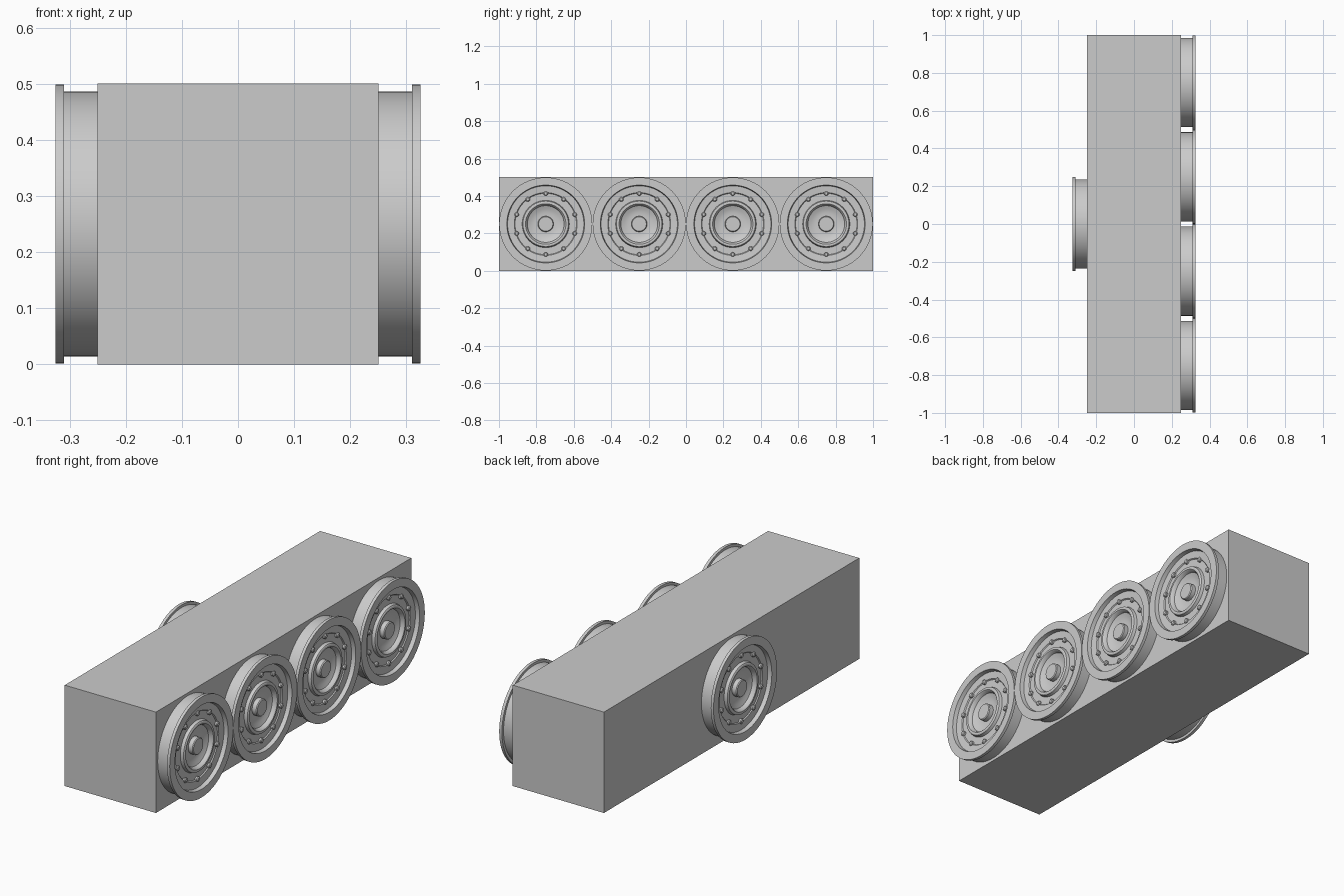
import bpy, bmesh
from math import sin, cos, pi, radians
from mathutils import Matrix

if "Cube" in bpy.data.objects:
    bpy.data.objects.remove(bpy.data.objects["Cube"])

SEGS = 64
# Wheel cross-section as (radius, distance out from the body side)
WHEEL = [(0.236, 0.0), (0.236, 0.06), (0.249, 0.06), (0.249, 0.075),
         (0.208, 0.075), (0.204, 0.055), (0.168, 0.052), (0.164, 0.047),
         (0.126, 0.047), (0.122, 0.062), (0.117, 0.065), (0.108, 0.065),
         (0.103, 0.060), (0.098, 0.045), (0.080, 0.037), (0.060, 0.032),
         (0.042, 0.032), (0.042, 0.054), (0.038, 0.058), (0.0, 0.058)]
BOLT = [(0.012, 0.045), (0.012, 0.056), (0.008, 0.060), (0.0, 0.061)]


def lathe(bm, profile, segs, cy=0.0, cz=0.0):
    """Revolve a profile about an axis parallel to x."""
    rings = []
    for r, x in profile:
        if r == 0:
            rings.append([bm.verts.new((x, cy, cz))] * segs)
        else:
            rings.append([bm.verts.new((x, cy + r * cos(2 * pi * i / segs),
                                        cz + r * sin(2 * pi * i / segs)))
                          for i in range(segs)])
    for a, b in zip(rings, rings[1:]):
        for i in range(segs):
            j = (i + 1) % segs
            quad = [a[i], a[j], b[j], b[i]]
            bm.faces.new(list(dict.fromkeys(quad)))


def finish(bm, name):
    mesh = bpy.data.meshes.new(name)
    bm.to_mesh(mesh)
    bm.free()
    return mesh


def add(name, mesh, loc=(0, 0, 0), turn=0.0):
    ob = bpy.data.objects.new(name, mesh)
    bpy.context.collection.objects.link(ob)
    ob.location = loc
    ob.rotation_euler.z = turn
    return ob


# Body block
bm = bmesh.new()
bmesh.ops.create_cube(bm, size=1, matrix=Matrix.Translation((0, 0, 0.25))
                      @ Matrix.Diagonal((0.5, 2, 0.5, 1)))
add("body", finish(bm, "body"))

# Flanged wheel with a ring of ten bolts, shared by all wheels
bm = bmesh.new()
lathe(bm, WHEEL, SEGS)
for k in range(10):
    a = pi / 2 + k * pi / 5
    lathe(bm, BOLT, 12, 0.163 * cos(a), 0.163 * sin(a))
wheel = finish(bm, "wheel")

# Four wheels on the right, one on the left
wheels = [add(f"right_wheel_{i + 1}", wheel, (0.25, -0.75 + 0.5 * i, 0.25))
          for i in range(4)]
wheels.append(add("left_wheel", wheel, (-0.25, 0, 0.25), pi))

# Smooth shading with sharp rims
bpy.context.view_layer.objects.active = wheels[0]
wheels[0].select_set(True)
bpy.ops.object.shade_smooth_by_angle(angle=radians(30))
